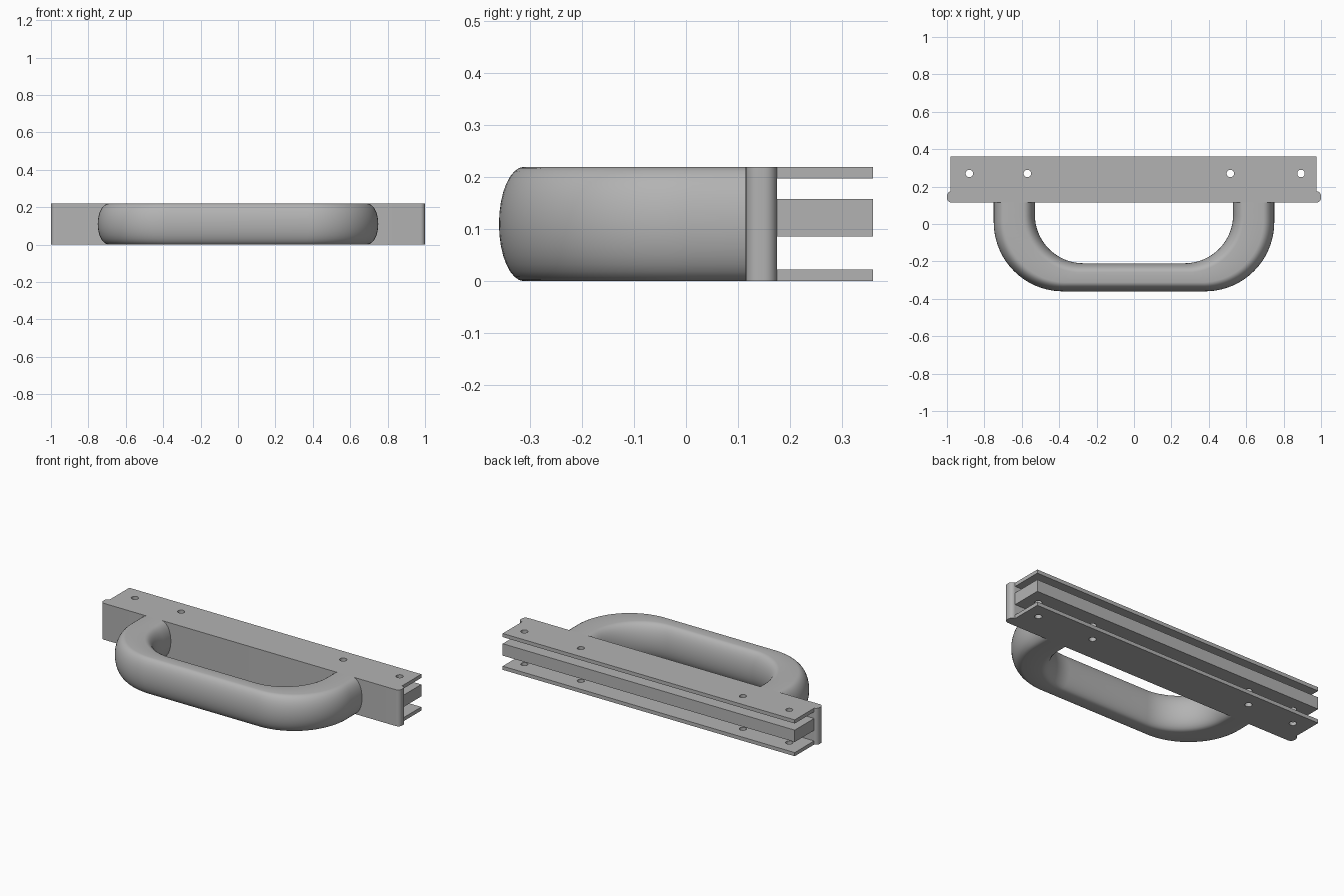
import bpy, bmesh, math
from mathutils import Vector

cube = bpy.data.objects.get("Cube")
if cube:
    bpy.data.objects.remove(cube)

grey = bpy.data.materials.new("satin_grey")
grey.use_nodes = True
GREY = (0.45, 0.45, 0.45, 1)
grey.diffuse_color = GREY
grey.node_tree.nodes["Principled BSDF"].inputs["Base Color"].default_value = GREY

H = 0.22              # overall height
FACE, BACK, REAR = 0.115, 0.175, 0.36   # y of mounting bar faces and rail ends


def add_object(name, bm):
    bmesh.ops.recalc_face_normals(bm, faces=bm.faces)
    mesh = bpy.data.meshes.new(name)
    bm.to_mesh(mesh)
    bm.free()
    obj = bpy.data.objects.new(name, mesh)
    bpy.context.collection.objects.link(obj)
    mesh.materials.append(grey)
    return obj


def smooth(obj, angle):
    bpy.ops.object.select_all(action='DESELECT')
    obj.select_set(True)
    bpy.context.view_layer.objects.active = obj
    bpy.ops.object.shade_smooth_by_angle(angle=math.radians(angle))


def box(name, x0, x1, y0, y1, z0, z1, round_vertical=0):
    bm = bmesh.new()
    bmesh.ops.create_cube(bm, size=1)
    for v in bm.verts:
        v.co = Vector(((x0 + x1) / 2 + v.co.x * (x1 - x0),
                       (y0 + y1) / 2 + v.co.y * (y1 - y0),
                       (z0 + z1) / 2 + v.co.z * (z1 - z0)))
    if round_vertical:
        upright = [e for e in bm.edges
                   if abs(e.verts[0].co.z - e.verts[1].co.z) > 0.01]
        bmesh.ops.bevel(bm, geom=upright, offset=round_vertical, segments=8,
                        affect='EDGES', profile=0.5)
    return add_object(name, bm)


# Mounting bar with rounded ends
bar = box("mounting_bar", -1, 1, FACE, BACK, 0, H, 0.025)
smooth(bar, 30)

# Screw hole cutters
bm = bmesh.new()
for x in (-0.88, -0.57, 0.515, 0.893):
    made = bmesh.ops.create_cone(bm, cap_ends=True, segments=32, radius1=0.02,
                                 radius2=0.02, depth=1)
    bmesh.ops.translate(bm, verts=made["verts"], vec=(x, 0.27, 0.1))
cutter = add_object("screw_hole_cutter", bm)
cutter.hide_render = True
cutter.hide_set(True)

# Three rear rails, drilled through
for name, z0, z1 in (("lower_rail", 0, 0.022), ("middle_rail", 0.086, 0.158),
                     ("upper_rail", 0.198, H)):
    rail = box(name, -0.98, 0.975, BACK, REAR, z0, z1)
    drill = rail.modifiers.new("screw_holes", 'BOOLEAN')
    drill.operation = 'DIFFERENCE'
    drill.solver = 'EXACT'
    drill.object = cutter


# Grip: loft between an outer and an inner U-shaped path
def u_path(side, front, radius, steps=24):
    left = [Vector((-side, FACE, H / 2))]
    for i in range(steps + 1):
        a = math.pi / 2 * i / steps
        left.append(Vector((-side + radius * (1 - math.cos(a)),
                            front + radius * (1 - math.sin(a)), H / 2)))
    return left + [Vector((-p.x, p.y, p.z)) for p in reversed(left)]


def section(outer, inner, cap=0.06, steps=16):
    """Flat-topped ring with a half ellipse on each side."""
    across = (outer - inner).normalized()
    ring = []
    for edge, sign in ((outer, 1), (inner, -1)):
        centre = edge - across * cap * sign
        for i in range(steps + 1):
            a = math.pi * (i / steps - 0.5)
            ring.append(centre + across * cap * sign * math.cos(a)
                        + Vector((0, 0, H / 2 * sign * math.sin(a))))
    return ring


bm = bmesh.new()
rings = [[bm.verts.new(p) for p in section(o, i)]
         for o, i in zip(u_path(0.75, -0.36, 0.37), u_path(0.53, -0.21, 0.26))]
for r, s in zip(rings, rings[1:]):
    for k in range(len(r)):
        n = (k + 1) % len(r)
        bm.faces.new((r[k], r[n], s[n], s[k]))
smooth(add_object("grip", bm), 40)
